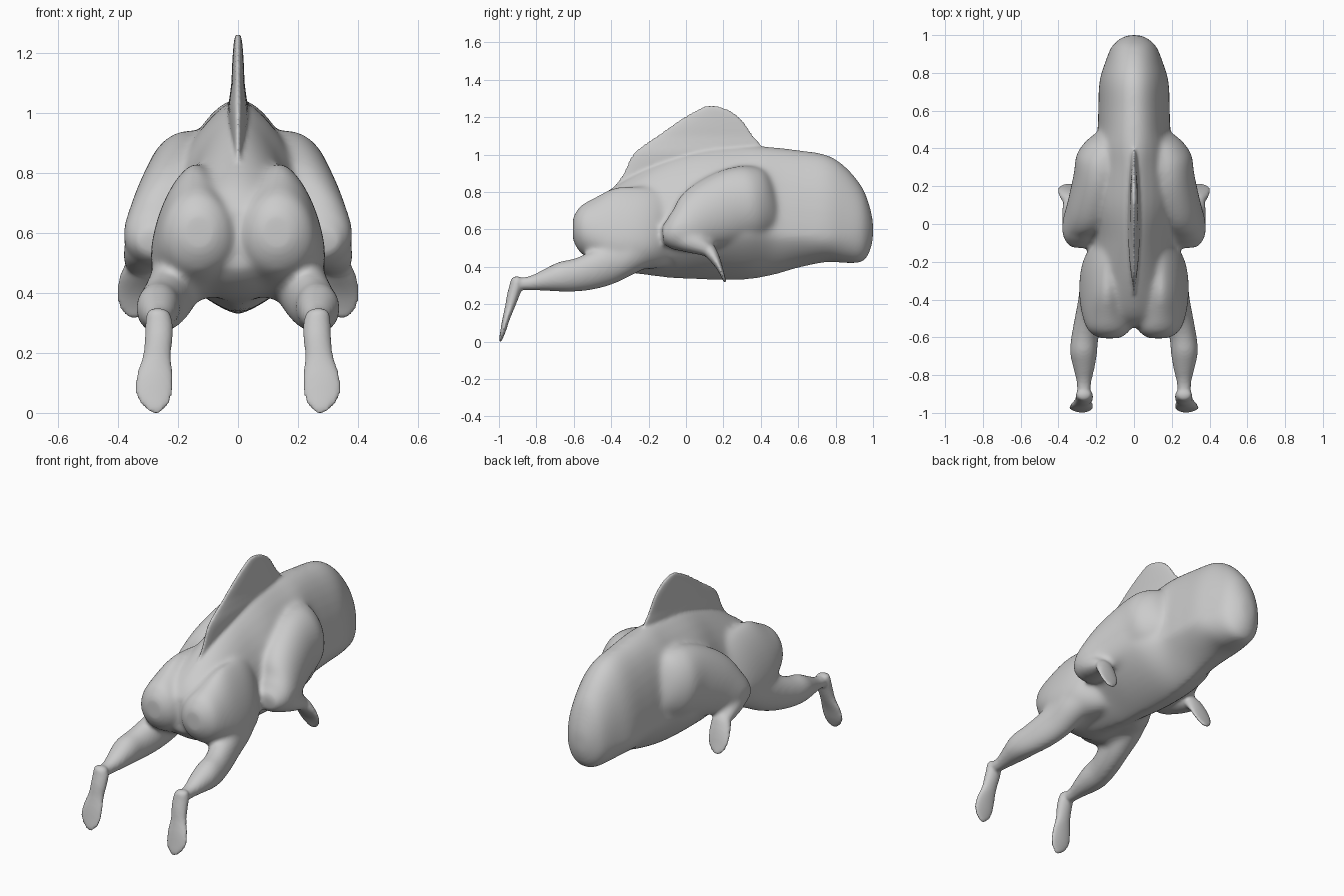
import bpy, bmesh, math
from mathutils import Vector

grey = bpy.data.materials.new("plain grey")
grey.diffuse_color = (0.6, 0.6, 0.6, 1)
SEG, STEPS = 40, 5


def spline(keys):
    """Smooth interpolation through the key rings."""
    out, n = [], len(keys)
    for i in range(n - 1):
        a, b, c, d = (keys[max(0, min(n - 1, i + k))] for k in (-1, 0, 1, 2))
        for s in range(STEPS):
            t = s / STEPS
            out.append([q + 0.5 * t * (r - p + t * (2 * p - 5 * q + 4 * r - w + t * (3 * (q - r) + w - p)))
                        for p, q, r, w in zip(a, b, c, d)])
    return out + [list(keys[-1])]


def loft(bm, keys, axis=None, mirror=False):
    """Skin rings (x, y, z, half width, up, down, upper power, lower power)."""
    keys = [tuple(k) + ((k[4],) if len(k) == 5 else ()) for k in keys]
    keys = [k + ((2, 2) if len(k) == 6 else ()) for k in keys]
    rings = spline(keys)
    for side in ((1, -1) if mirror else (1,)):
        loops = []
        for i, (x, y, z, w, up, down, nu, nl) in enumerate(rings):
            p, q = rings[max(0, i - 1)], rings[min(len(rings) - 1, i + 1)]
            v = Vector(axis) if axis else Vector((0, -(q[2] - p[2]), q[1] - p[1])).normalized()
            if not axis and v.z < -0.75:
                v = -v
            if not axis and i and v.dot(last) < 0:
                v = -v
            last = v
            ring = []
            for k in range(SEG):
                a = 2 * math.pi * k / SEG
                c, s = math.cos(a), math.sin(a)
                e = 2 / (nu if s >= 0 else nl)
                r = math.copysign(abs(s) ** e, s) * (up if s >= 0 else down)
                px = x + math.copysign(abs(c) ** e, c) * w
                co = Vector((px, y, z)) + v * r
                co.x *= side
                ring.append(bm.verts.new(co))
            loops.append(ring)
        faces = [bm.faces.new((A[k], A[(k + 1) % SEG], B[(k + 1) % SEG], B[k]))
                 for A, B in zip(loops, loops[1:]) for k in range(SEG)]
        faces += [bm.faces.new(loops[0]), bm.faces.new(loops[-1])]
        bmesh.ops.recalc_face_normals(bm, faces=faces)


def fuse(name, bm, voxel, rounds):
    """Merge overlapping lofts into one smoothed skin."""
    me = bpy.data.meshes.new(name)
    bm.to_mesh(me)
    bm.free()
    ob = bpy.data.objects.new(name, me)
    bpy.context.collection.objects.link(ob)
    rm = ob.modifiers.new("fuse", 'REMESH')
    rm.mode, rm.voxel_size = 'VOXEL', voxel
    sm = ob.modifiers.new("soften", 'SMOOTH')
    sm.factor, sm.iterations = .5, rounds
    skin = bpy.data.meshes.new_from_object(ob.evaluated_get(bpy.context.evaluated_depsgraph_get()))
    bpy.data.objects.remove(ob)
    return skin


# Head and torso: (y, widest z, top z, bottom z, half width, powers)
torso = [(1.0, .60, .65, .54, .035, 2, 2), (.978, .60, .74, .47, .078, 2, 2.2),
         (.937, .59, .835, .424, .12, 2, 2.2), (.85, .58, .938, .42, .155, 2, 2),
         (.75, .57, 1.0, .425, .184, 2, 1.8), (.60, .57, 1.025, .393, .19, 2, 1.5),
         (.47, .57, 1.04, .355, .20, 2, 1.4), (.32, .58, 1.05, .33, .27, 1.5, 1.35),
         (.10, .56, 1.035, .33, .28, 1.5, 1.3), (-.08, .54, .985, .338, .23, 1.6, 1.3),
         (-.25, .54, .91, .36, .235, 1.6, 1.4), (-.40, .54, .82, .385, .235, 1.7, 2),
         (-.49, .56, .75, .43, .19, 1.8, 2), (-.54, .57, .68, .48, .12, 2, 2)]
flesh = bmesh.new()
loft(flesh, [(0, y, z, w, t - z, z - b, nu, nl) for y, z, t, b, w, nu, nl in torso], axis=(0, 0, 1))

# Shoulder and upper arm
loft(flesh, [(.09, .50, .76, .06, .12), (.115, .45, .75, .125, .17), (.15, .37, .74, .153, .20),
             (.178, .26, .725, .142, .205), (.218, .10, .665, .137, .18), (.262, 0, .605, .118, .13),
             (.272, -.07, .578, .103, .095), (.268, -.125, .57, .07, .05)], mirror=True)
# Forearm
loft(flesh, [(.28, -.08, .57, .06, .055), (.295, -.02, .548, .08, .063), (.31, .05, .525, .075, .058),
             (.32, .11, .495, .06, .042), (.327, .14, .465, .05, .028)], mirror=True)
# Hip and buttock, narrow above and broad below
loft(flesh, [(.08, 0, .58, .06, .15, .10, 1.7, 2), (.105, -.09, .55, .10, .25, .14, 1.7, 2),
             (.13, -.17, .53, .13, .29, .14, 1.6, 2), (.138, -.26, .525, .147, .305, .14, 1.6, 2.2),
             (.142, -.38, .53, .148, .295, .15, 1.6, 2.2), (.138, -.49, .56, .135, .21, .13, 1.8, 2),
             (.132, -.565, .59, .11, .135, .115, 2, 2), (.13, -.605, .60, .055, .065, .06, 2, 2)],
     axis=(0, 0, 1), mirror=True)
# Thigh and calf
loft(flesh, [(.17, -.16, .50, .07, .08), (.193, -.27, .475, .09, .11), (.21, -.38, .43, .083, .12),
             (.235, -.49, .385, .078, .107), (.26, -.60, .355, .073, .09), (.267, -.68, .347, .073, .081),
             (.265, -.76, .33, .059, .059), (.265, -.84, .312, .041, .039),
             (.267, -.915, .308, .04, .036)], axis=(0, 0, 1), mirror=True)
skin = fuse("flesh", flesh, .011, 24)
whole = bmesh.new()
whole.from_mesh(skin)

# Back fin: (z, rear y, front y, half thickness)
fin = [(.66, -.48, .30, .010), (.74, -.44, .35, .014), (.82, -.39, .40, .022), (.90, -.335, .42, .030),
       (1.0, -.285, .42, .034),
       (1.06, -.215, .395, .027), (1.10, -.155, .36, .022), (1.15, -.085, .325, .020),
       (1.20, -.01, .285, .017), (1.24, .06, .225, .013), (1.26, .10, .17, .008)]
loft(whole, [(0, (a + b) / 2, z, t, (b - a) / 2) for z, a, b, t in fin], axis=(0, 1, 0))

# Flat feet
loft(whole, [(.268, -.905, .348, .015, .012), (.266, -.904, .335, .036, .030), (.263, -.908, .30, .045, .036),
             (.264, -.923, .25, .046, .034), (.270, -.94, .19, .047, .027), (.278, -.962, .12, .061, .020),
             (.280, -.977, .06, .060, .015), (.276, -.988, .02, .039, .010),
             (.275, -.993, 0, .012, .006)], axis=(0, 1, 0), mirror=True)

# Flipper hands
loft(whole, [(.31, .07, .52, .045, .035), (.322, .12, .49, .055, .037), (.332, .15, .45, .063, .029),
             (.338, .175, .405, .065, .019), (.342, .192, .365, .058, .012),
             (.345, .205, .33, .036, .008), (.346, .210, .314, .012, .005)], mirror=True)

# Final single skin
skin = fuse("creature", whole, .0085, 3)
skin.name = "creature_body"
skin.materials.clear()
skin.materials.append(grey)
skin.shade_smooth()
bpy.context.collection.objects.link(bpy.data.objects.new("creature_body", skin))
